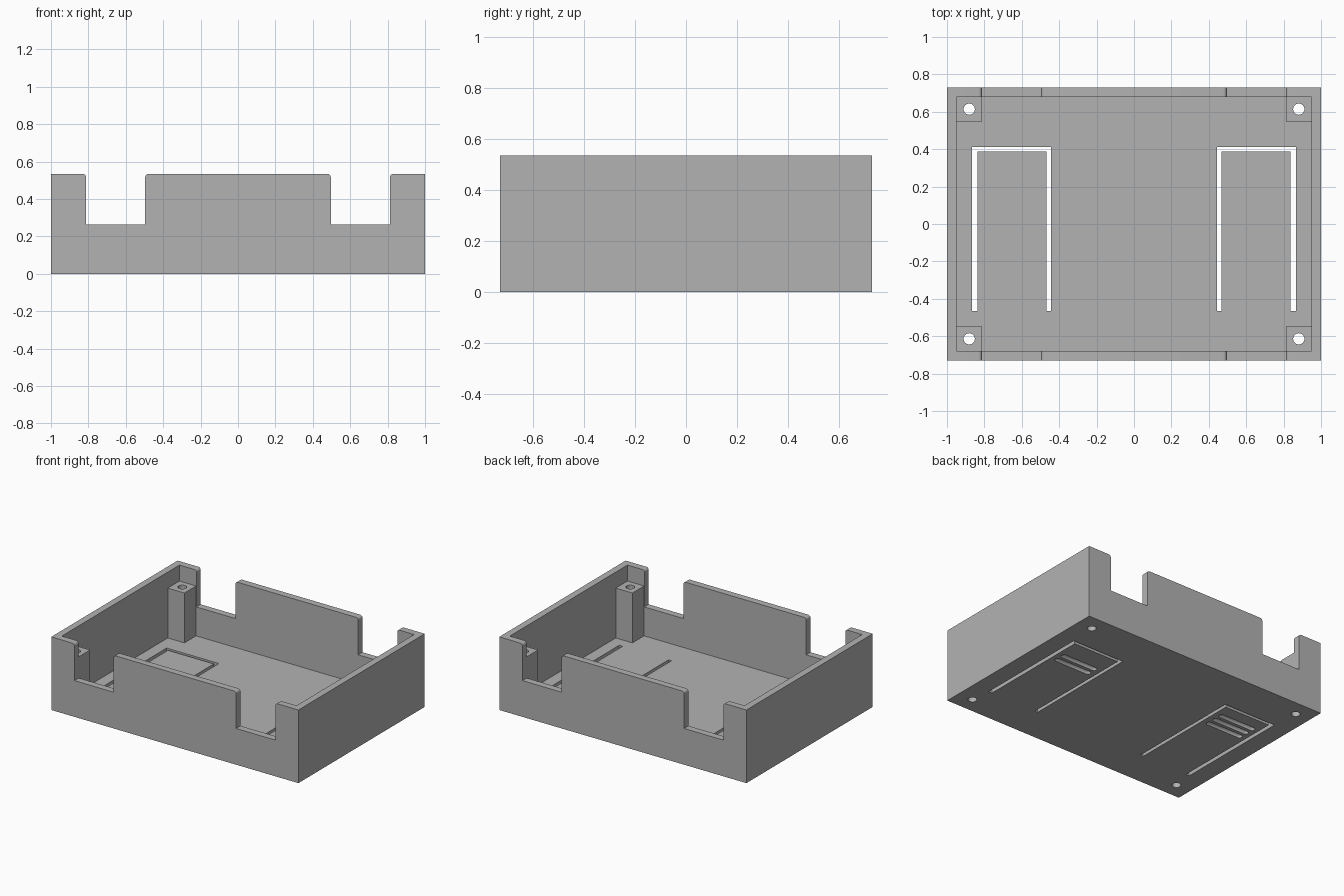
import bpy, bmesh
from math import sin, cos, pi
from mathutils import Matrix, Vector

if "Cube" in bpy.data.objects:
    bpy.data.objects.remove(bpy.data.objects["Cube"], do_unlink=True)

# Main dimensions
W, D, H = 1.0, 0.73, 0.535       # half width, half depth, height
IW, ID = 0.95, 0.68              # inner half sizes
FLOOR, POST_TOP = 0.053, 0.418
PX, PY = 0.815, 0.545            # inner faces of the corner posts


def finish(bm, name):
    bmesh.ops.recalc_face_normals(bm, faces=bm.faces)
    mesh = bpy.data.meshes.new(name)
    bm.to_mesh(mesh)
    bm.free()
    ob = bpy.data.objects.new(name, mesh)
    bpy.context.collection.objects.link(ob)
    return ob


def prism(name, points, lo, hi, along_y=False):
    """Extrude a 2D outline along z, or along y for an xz outline."""
    bm = bmesh.new()
    axis = Vector((0, 1, 0)) if along_y else Vector((0, 0, 1))
    verts = [bm.verts.new((a, lo, b) if along_y else (a, b, lo)) for a, b in points]
    face = bm.faces.new(verts)
    out = bmesh.ops.extrude_face_region(bm, geom=[face])
    top = [g for g in out["geom"] if isinstance(g, bmesh.types.BMVert)]
    bmesh.ops.translate(bm, verts=top, vec=axis * (hi - lo))
    return finish(bm, name)


def rect(x, y):
    return [(-x, -y), (x, -y), (x, y), (-x, y)]


def capsule(name, center, radius, half):
    """Round-ended rod along x."""
    bm = bmesh.new()
    bmesh.ops.create_uvsphere(bm, u_segments=20, v_segments=9, radius=radius,
                              matrix=Matrix.Rotation(pi / 2, 4, 'Y'))
    for v in bm.verts:
        v.co.x += half if v.co.x > 0 else -half
        v.co += Vector(center)
    return finish(bm, name)


def cut(target, cutter):
    mod = target.modifiers.new("cut", 'BOOLEAN')
    mod.operation, mod.solver, mod.object = 'DIFFERENCE', 'EXACT', cutter
    bpy.context.view_layer.objects.active = target
    bpy.ops.object.modifier_apply(modifier=mod.name)
    bpy.data.objects.remove(cutter, do_unlink=True)


# Solid block, hollowed out so four corner posts remain
tray = prism("open_tray", rect(W, D), 0, H)
cut(tray, prism("upper_cavity", rect(IW, ID), POST_TOP, H + 0.1))
cross = [(PX, -ID), (PX, -PY), (IW, -PY), (IW, PY), (PX, PY), (PX, ID)]
cross += [(-x, -y) for x, y in cross]
cut(tray, prism("lower_cavity", cross, FLOOR, POST_TOP + 0.05))

# Wall notches with rounded upper corners, front and back
X0, X1, SILL, R = 0.496, 0.813, 0.265, 0.018
steps = [i * pi / 10 for i in range(6)]
right_arc = [(X1 + R - R * cos(a), H - R + R * sin(a)) for a in steps]
left_arc = [(X0 - R + R * cos(a), H - R + R * sin(a)) for a in steps]
notch = ([(X0, SILL), (X1, SILL)] + right_arc
         + [(X1 + R, H + 0.1), (X0 - R, H + 0.1)] + left_arc[::-1])

# U-shaped slot that frees a flexible tab in the floor
slot = [(0.443, -0.465), (0.467, -0.465), (0.467, 0.388), (0.838, 0.388),
        (0.838, -0.465), (0.866, -0.465), (0.866, 0.412), (0.443, 0.412)]

for side in (-1, 1):
    cut(tray, prism("notch", [(side * x, z) for x, z in notch], -1, 1, along_y=True))
    cut(tray, prism("tab_slot", [(side * x, y) for x, y in slot], -0.1, 0.15))
    # Finger-grip grooves under each tab
    for i in range(4):
        cut(tray, capsule("groove", (side * 0.655, 0.15 + 0.064 * i, 0), 0.02, 0.13))
    # Screw holes through the posts
    for end in (-1, 1):
        circle = [(side * 0.881 + 0.03 * cos(i * pi / 16),
                   end * 0.614 + 0.03 * sin(i * pi / 16)) for i in range(32)]
        cut(tray, prism("screw_hole", circle, -0.1, H))

# Single grey material
grey = bpy.data.materials.new("plain grey")
grey.use_nodes = True
color = (0.45, 0.45, 0.45, 1)
grey.diffuse_color = color
grey.node_tree.nodes["Principled BSDF"].inputs["Base Color"].default_value = color
tray.data.materials.clear()
tray.data.materials.append(grey)

bpy.ops.object.select_all(action='DESELECT')
tray.select_set(True)
bpy.context.view_layer.objects.active = tray
bpy.ops.object.shade_smooth_by_angle(angle=pi / 6)
